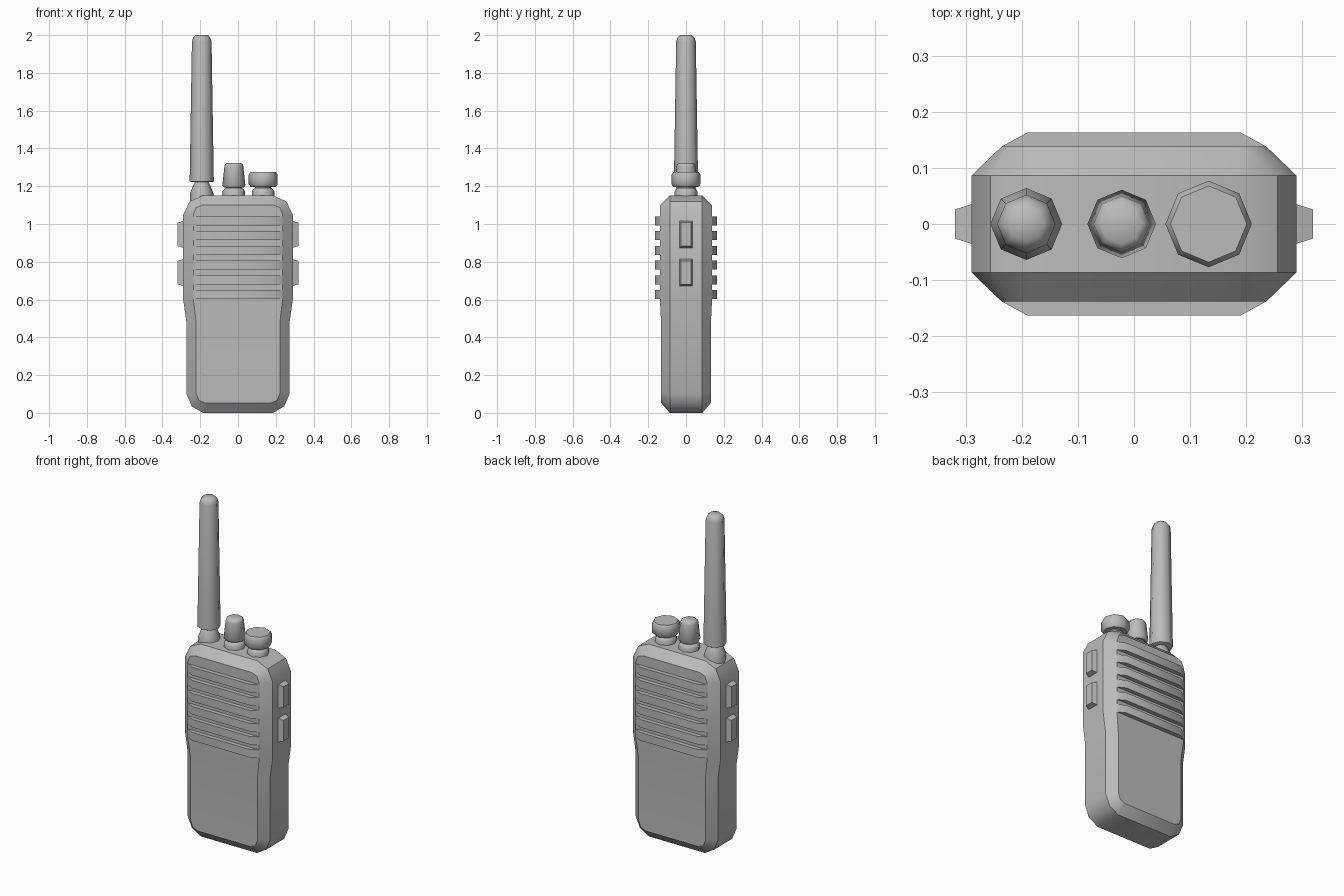
import bpy, bmesh, math

cube = bpy.data.objects.get("Cube")
if cube:
    bpy.data.objects.remove(cube, do_unlink=True)

grey = bpy.data.materials.new("plain grey")
grey.use_nodes = True
COLOUR = (0.5, 0.5, 0.5, 1)
grey.diffuse_color = COLOUR
grey.node_tree.nodes["Principled BSDF"].inputs["Base Color"].default_value = COLOUR


def finish(name, bm, angle):
    """Turn a bmesh into a shaded object."""
    bmesh.ops.recalc_face_normals(bm, faces=bm.faces)
    mesh = bpy.data.meshes.new(name)
    bm.to_mesh(mesh)
    bm.free()
    mesh.materials.append(grey)
    obj = bpy.data.objects.new(name, mesh)
    bpy.context.collection.objects.link(obj)
    bpy.ops.object.select_all(action='DESELECT')
    obj.select_set(True)
    bpy.context.view_layer.objects.active = obj
    bpy.ops.object.shade_smooth_by_angle(angle=math.radians(angle))
    return obj


def bridge(bm, a, b):
    n = len(a)
    for i in range(n):
        bm.faces.new((a[i], a[(i + 1) % n], b[(i + 1) % n], b[i]))


def turned(name, x, profile, sides=8):
    """Revolve (radius, height) pairs into a closed faceted part."""
    bm = bmesh.new()
    rings = [[bm.verts.new((x + r * math.cos(k * math.tau / sides),
                            r * math.sin(k * math.tau / sides), z))
              for k in range(sides)] for r, z in profile]
    for a, b in zip(rings, rings[1:]):
        bridge(bm, a, b)
    bm.faces.new(rings[0])
    bm.faces.new(rings[-1])
    return finish(name, bm, 50)


def frustum(name, base, top):
    """Join two matching outlines into a solid."""
    bm = bmesh.new()
    a = [bm.verts.new(p) for p in base]
    b = [bm.verts.new(p) for p in top]
    bridge(bm, a, b)
    bm.faces.new(a)
    bm.faces.new(b)
    return finish(name, bm, 30)


# Body: rows of (rim x, rim z, panel x, panel z, panel depth)
rows = [(.185, 0, .175, .053, .132), (.245, .035, .207, .067, .132),
        (.273, .10, .222, .105, .132), (.273, .48, .222, .48, .132),
        (.29, .60, .236, .60, .138), (.29, 1.05, .236, 1.05, .138),
        (.256, 1.12, .222, 1.087, .138), (.187, 1.15, .187, 1.10, .138)]
RIM_Y = .086
bm = bmesh.new()
rings = []
for ox, oz, ix, iz, iy in rows:
    half = [(ix, -iy, iz), (ox, -RIM_Y, oz), (ox, RIM_Y, oz), (ix, iy, iz)]
    ring = half + [(-x, y, z) for x, y, z in reversed(half)]
    rings.append([bm.verts.new(p) for p in ring])
for a, b in zip(rings, rings[1:]):
    bridge(bm, a, b)
for ring in (rings[0], rings[-1]):
    for i in range(3):
        bm.faces.new((ring[i], ring[i + 1], ring[6 - i], ring[7 - i]))
finish("body", bm, 40)

# Grille ribs on both broad faces
for side, label in ((-1, "front"), (1, "back")):
    for i in range(6):
        z = 1.016 - i * .078
        outline = [(-.236, .13), (-.236, .138), (-.19, .163),
                   (.19, .163), (.236, .138), (.236, .13)]
        frustum(f"{label}_rib_{i + 1}",
                [(x, side * y, z - .024) for x, y in outline],
                [(x, side * y, z + .024) for x, y in outline])

# Side buttons
for side, label in ((1, "left"), (-1, "right")):
    for z, level in ((.945, "upper"), (.743, "lower")):
        def rect(x, hy, hz):
            return [(side * x, sy * hy, z + sz * hz)
                    for sy, sz in ((-1, -1), (1, -1), (1, 1), (-1, 1))]
        frustum(f"{label}_{level}_button", rect(.28, .038, .074),
                rect(.319, .026, .062))

# Aerial with its socket
turned("antenna_base", -.192, [(.061, 1.10), (.061, 1.165), (.045, 1.205),
                               (.034, 1.225), (.034, 1.24)])
turned("antenna", -.192, [(.056, 1.222), (.064, 1.226), (.052, 1.965),
                          (.046, 1.985), (.032, 2.0)])

# Knobs on collars
for name, x in (("channel", -.022), ("volume", .133)):
    turned(name + "_collar", x, [(.06, 1.14), (.06, 1.172), (.05, 1.186),
                                 (.042, 1.19), (.042, 1.21)])
turned("channel_knob", -.022, [(.052, 1.193), (.061, 1.205), (.05, 1.305),
                               (.047, 1.316), (.035, 1.324)])
turned("volume_knob", .133, [(.066, 1.197), (.077, 1.21), (.077, 1.26),
                             (.068, 1.274)])
